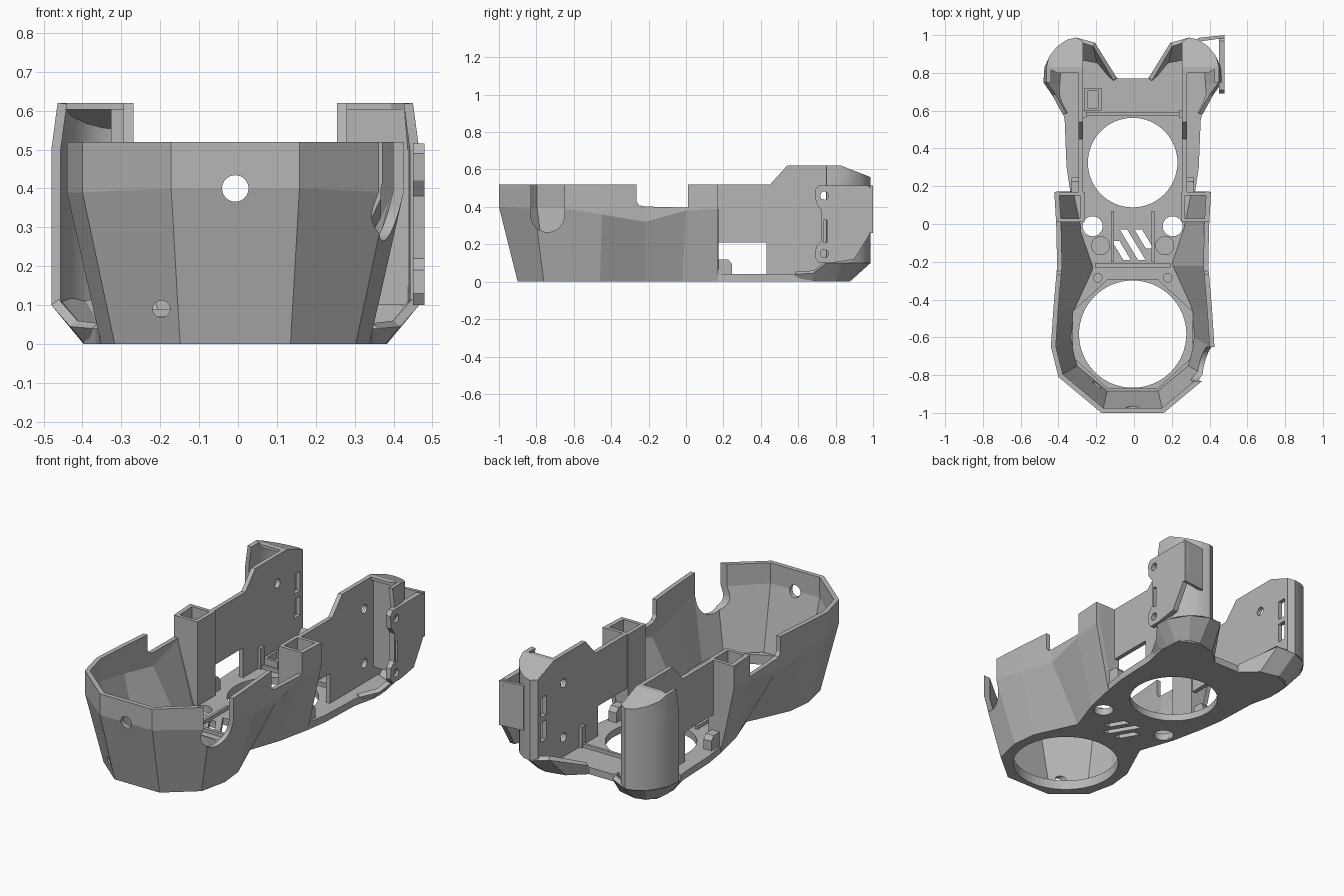
import bpy, bmesh, math
from mathutils import Vector

MID = -.007  # x of the symmetry plane shared by all parts

default = bpy.data.objects.get("Cube")
if default:
    bpy.data.objects.remove(default, do_unlink=True)

grey = bpy.data.materials.new("plain grey")
grey.use_nodes = True
grey.diffuse_color = (0.47, 0.47, 0.47, 1)
grey.node_tree.nodes["Principled BSDF"].inputs["Base Color"].default_value = grey.diffuse_color


def make(name, bm):
    mesh = bpy.data.meshes.new(name)
    bm.to_mesh(mesh)
    bm.free()
    mesh.materials.append(grey)
    obj = bpy.data.objects.new(name, mesh)
    obj.location.x = MID
    bpy.context.collection.objects.link(obj)
    return obj


def apply(obj, kind, **settings):
    mod = obj.modifiers.new(kind.title(), kind)
    for key, value in settings.items():
        setattr(mod, key, value)
    bpy.context.view_layer.objects.active = obj
    bpy.ops.object.modifier_apply(modifier=mod.name)
    return obj


def mirror(obj):
    return apply(obj, "MIRROR", use_mirror_merge=False)


def prism(name, pts, axis, lo, hi):
    """Extrude a 2D outline along an axis; the outline uses the other two axes in order."""
    bm = bmesh.new()
    verts = []
    for p in pts:
        co = list(p)
        co.insert("xyz".index(axis), lo)
        verts.append(bm.verts.new(co))
    face = bm.faces.new(verts)
    out = bmesh.ops.extrude_face_region(bm, geom=[face])
    shift = Vector([hi - lo if a == axis else 0 for a in "xyz"])
    bmesh.ops.translate(bm, vec=shift, verts=[g for g in out["geom"] if isinstance(g, bmesh.types.BMVert)])
    bmesh.ops.recalc_face_normals(bm, faces=bm.faces)
    return make(name, bm)


def box(name, x, y, z):
    return prism(name, [(x[0], y[0]), (x[1], y[0]), (x[1], y[1]), (x[0], y[1])], "z", *z)


def disc(name, centre, r, axis, lo, hi, n=32):
    a, b = centre
    pts = [(a + r * math.cos(2 * math.pi * i / n), b + r * math.sin(2 * math.pi * i / n)) for i in range(n)]
    return prism(name, pts, axis, lo, hi)


def shell(name, rings, thick):
    """Open wall lofted through rings of points, thickened inward."""
    bm = bmesh.new()
    rows = [[bm.verts.new(p) for p in ring] for ring in rings]
    for low, high in zip(rows, rows[1:]):
        for i in range(len(low) - 1):
            bm.faces.new((low[i], low[i + 1], high[i + 1], high[i]))
    return apply(make(name, bm), "SOLIDIFY", thickness=thick, offset=-1, use_even_offset=True)


def cut(obj, *cutters):
    for c in cutters:
        c.hide_render = True
        apply(obj, "BOOLEAN", operation="DIFFERENCE", object=c, solver="EXACT")
        bpy.data.objects.remove(c, do_unlink=True)
    return obj


def both(half):
    return [(-p[0],) + tuple(p[1:]) for p in reversed(half)] + list(half)


# Front tub: faceted wall from the narrow base to the upright rim
base = [(.142, -.9), (.31, -.76), (.345, -.6), (.33, -.46), (.22, -.22), (.29, -.02), (.33, .17)]
rim = [(.165, -1), (.393, -.81), (.433, -.65), (.42, -.45), (.4, -.22), (.405, 0), (.415, .17)]
knee = [.4, .39, .39, .36, .32, .38, .39]
tub = shell("tub_wall", [
    both([(x, y, 0) for x, y in base]),
    both([(x, y, z) for (x, y), z in zip(rim, knee)]),
    both([(x, y, .52) for x, y in rim])], .026)
slot = [(-.74 + .09 * math.cos(a), .355 + .09 * math.sin(a))
        for a in [math.pi + i * math.pi / 16 for i in range(17)]]
cut(tub,
    prism("notch", [(-.265, .6), (-.265, .43), (-.25, .408), (-.22, .402), (.01, .396), (.01, .6)], "x", -1, 1),
    prism("side_slot", slot + [(-.65, .6), (-.83, .6)], "x", .2, .6),
    disc("front_hole", (0, .4), .034, "y", -1.1, -.85),
    disc("small_hole", (-.19, .09), .022, "y", -1, -.7))

# Floor with two large openings, screw holes and slanted vents
edge = base + [(.35, .3), (.36, .55), (.39, .68), (.38, .82), (.28, .87), (.17, .85), (.08, .77)]
floor = prism("floor", both(edge), "z", 0, .04)
cut(floor,
    disc("front_opening", (0, -.583), .284, "z", -.1, .2, 64),
    disc("rear_opening", (0, .325), .237, "z", -.1, .2, 64))
for side in (-1, 1):
    cut(floor, disc("screw_hole", (side * .212, -.012), .053, "z", -.1, .2))
for x, y, length in ((-.06, -.14, .1), (0, -.11, .16), (.06, -.08, .1)):
    d = length * .3
    cut(floor, prism("vent", [(x - d - .02, y + length / 2), (x - d + .02, y + length / 2),
                              (x + d + .02, y - length / 2), (x + d - .02, y - length / 2)], "z", -.1, .2))

# Raised seat around the front opening
seat = prism("opening_seat", [(.345 * math.cos(a), -.583 + .315 * math.sin(a))
             for a in [math.pi / 8 + i * math.pi / 4 for i in range(8)]], "z", .03, .055)
cut(seat, disc("seat_opening", (0, -.583), .284, "z", -.1, .2, 64))

# Floor details
box("floor_rib", (-.25, .25), (.575, .59), (.03, .06))
box("cross_rib", (-.2, .2), (-.23, -.21), (.03, .06))
catch = box("catch_box", (-.255, -.165), (.6, .72), (.03, .09))
cut(catch, box("catch_hollow", (-.24, -.18), (.615, .705), (.05, .2)))
mirror(disc("round_pad", (.17, -.115), .05, "z", .03, .05))
mirror(disc("small_pad", (.185, -.285), .025, "z", .03, .07))
mirror(box("guide_rail", (.1, .115), (-.2, .07), (.03, .06)))
mirror(box("rib_upright", (.245, .268), (.565, .6), (.03, .16)))
mirror(prism("foot_block", [(.165, .03), (.245, .03), (.245, .095), (.225, .12), (.165, .12)], "x", .275, .325))

# Hollow corner posts at the back of the tub
mirror(prism("post_rear", [(.265, .03), (.318, .03), (.4, .39), (.4, .52), (.265, .52)], "y", .15, .17))
mirror(prism("post_front", [(.265, .03), (.28, .03), (.385, .39), (.385, .52), (.265, .52)], "y", .01, .03))
mirror(box("post_inner", (.255, .278), (.01, .17), (.03, .52)))

# Long upright side walls with a window, screw holes and two rear slots
wall = mirror(prism("side_wall", [(.15, .02), (.15, .52), (.45, .52), (.54, .62), (.83, .62), (.97, .565),
                                  (.97, .1), (.88, .02)], "x", .262, .287))
cut(wall, box("window", (-1, 1), (.17, .43), (.04, .21)),
    disc("upper_hole", (.74, .46), .025, "x", -.4, .4),
    disc("lower_hole", (.74, .15), .025, "x", .1, .4))
for z in (.2, .34):
    cut(wall, box("rear_slot", (-.32, .32), (.895, .945), (z, z + .11)))

# Rear towers: rounded outer wall and sloping cap
path = [(.473, .75), (.467, .83), (.44, .89), (.4, .94), (.35, .975), (.3, .987), (.265, .97)]


def above():
    return prism("slope", [(.83, .62), (1.05, .535), (1.05, .8), (.83, .8)], "x", -1, 1)


def under():
    return prism("underside", [(.7, .603), (.83, .603), (1.05, .518), (1.05, .3), (.7, .3)], "x", -1, 1)


low = [(x, y, .1) for x, y in path]
mid = [(x, y, .5) for x, y in path]
high = [(min(x, .457), y, .62) for x, y in path]
tower = mirror(shell("rear_tower", [low, mid, high], .024))
cut(tower, above())
cap = prism("tower_cap", [(min(x, .457), y) for x, y in path[1:]] + [(.265, .8), (.4, .8)], "z", .45, .62)
cut(mirror(cap), above(), under())
box("tower_front_panel", (.28, .445), (.82, .84), (.1, .615))
box("tower_front_post", (-.32, -.28), (.82, .84), (.1, .615))

# Rear feet: flared lower corners running up into the towers
foot_low = [(.35, .58), (.385, .68), (.39, .73), (.385, .8), (.34, .86), (.28, .875), (.17, .85), (.08, .77)]
foot_mid = [(.37, .58, .04), (.425, .68, .045), (.473, .75, .1), (.467, .83, .1), (.4, .94, .1),
            (.3, .987, .1), (.2, .96, .12), (.085, .775, .05)]
mirror(shell("rear_foot", [[(x, y, 0) for x, y in foot_low], foot_mid], .024))

# Mounting bracket beside one tower
bracket = prism("bracket_plate", [(.69, .49), (.71, .515), (.97, .515), (.998, .49), (.998, .32), (.98, .25),
                                  (.9, .12), (.78, .1), (.71, .1), (.69, .13), (.695, .19), (.725, .22),
                                  (.725, .38), (.695, .42)], "x", .457, .487)
cut(bracket, disc("top_screw", (.74, .46), .022, "x", .4, .6),
    disc("bottom_screw", (.74, .15), .022, "x", .4, .6),
    box("bracket_slot", (.4, .6), (.735, .755), (.21, .33)))
prism("bracket_web", [(.345, .965), (.487, .985), (.487, 1), (.345, .985)], "z", .26, .515)

# Smooth only the rounded tower walls
bpy.ops.object.select_all(action="DESELECT")
tower.select_set(True)
bpy.context.view_layer.objects.active = tower
bpy.ops.object.shade_smooth_by_angle(angle=math.radians(35))
